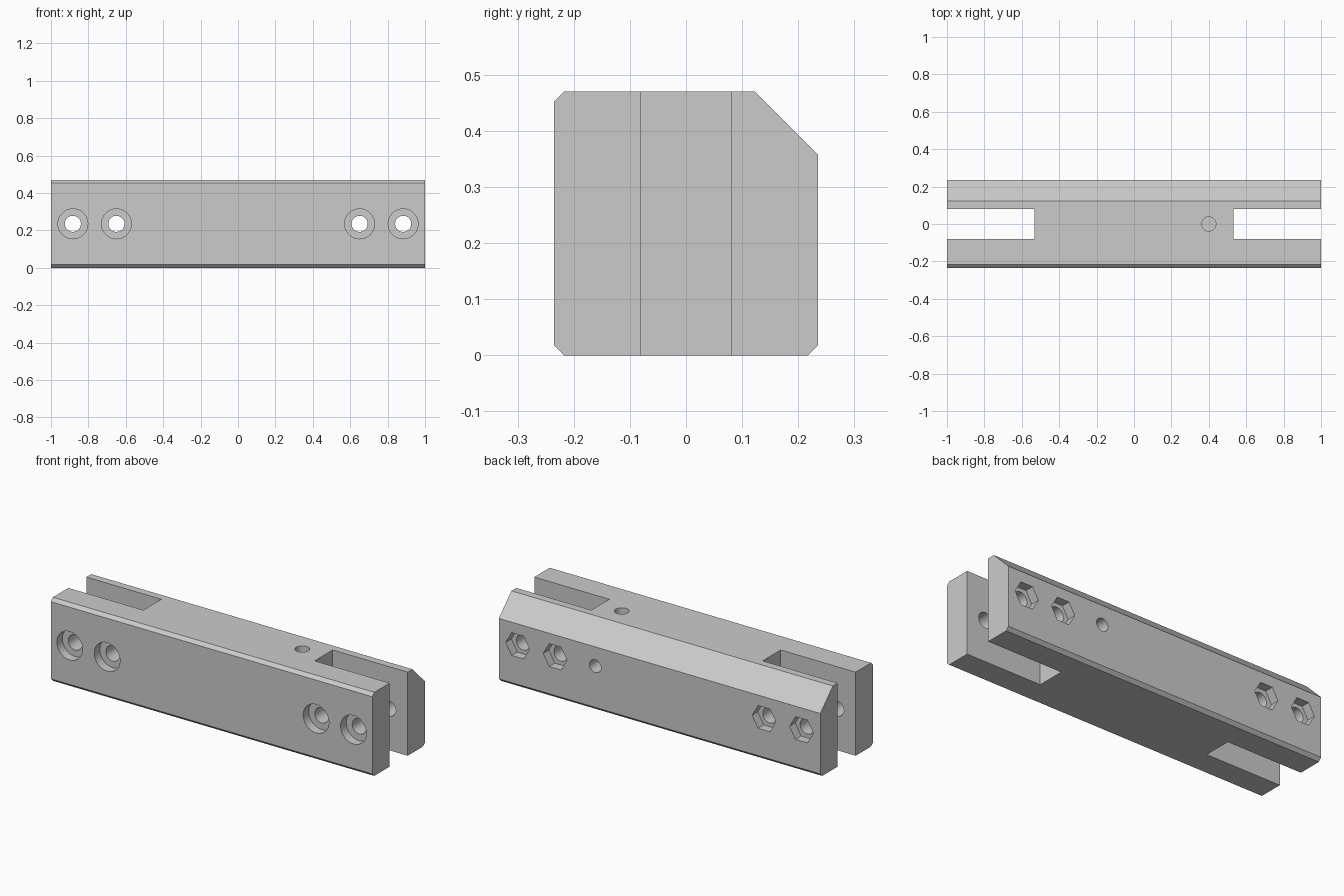
import bpy
import math
from mathutils import Vector

default_cube = bpy.data.objects.get("Cube")
if default_cube:
    bpy.data.objects.remove(default_cube, do_unlink=True)

HALF, HEIGHT = 0.235, 0.47      # half depth and height of the bar
MID = HEIGHT / 2
SMALL, LARGE = 0.018, 0.112     # edge chamfers

grey = bpy.data.materials.new("plain grey")
grey.use_nodes = True
grey.diffuse_color = (0.6, 0.6, 0.6, 1)
grey.node_tree.nodes["Principled BSDF"].inputs["Base Color"].default_value = (0.6, 0.6, 0.6, 1)


def prism_along_x(name, profile, x0, x1):
    """Closed solid from a (y, z) profile swept along x."""
    n = len(profile)
    verts = [(x, y, z) for x in (x0, x1) for y, z in profile]
    faces = [tuple(reversed(range(n))), tuple(range(n, 2 * n))]
    faces += [(i, (i + 1) % n, n + (i + 1) % n, n + i) for i in range(n)]
    mesh = bpy.data.meshes.new(name)
    mesh.from_pydata(verts, [], faces)
    mesh.materials.append(grey)
    obj = bpy.data.objects.new(name, mesh)
    bpy.context.collection.objects.link(obj)
    return obj


def rod(name, start, end, radius, sides=48):
    """Round or hexagonal cutter between two points on one axis."""
    a, b = Vector(start), Vector(end)
    tilt = (math.pi / 2, 0, 0) if abs(b.y - a.y) > 0 else (0, 0, 0)
    bpy.ops.mesh.primitive_cylinder_add(vertices=sides, radius=radius,
                                        depth=(b - a).length,
                                        location=(a + b) / 2, rotation=tilt)
    obj = bpy.context.object
    obj.name = name
    if sides == 6:              # flats at top and bottom
        obj.rotation_euler.rotate_axis("Z", math.pi / 6)
    obj.data.materials.append(grey)
    return obj


def cut(target, cutter):
    cutter.hide_render = True
    mod = target.modifiers.new("cut", "BOOLEAN")
    mod.operation, mod.solver, mod.object = "DIFFERENCE", "EXACT", cutter
    bpy.context.view_layer.objects.active = target
    bpy.ops.object.modifier_apply(modifier=mod.name)
    bpy.data.objects.remove(cutter, do_unlink=True)


# Chamfered bar
bar = prism_along_x("clamp_bar", [
    (-HALF + SMALL, 0), (HALF - SMALL, 0), (HALF, SMALL),
    (HALF, HEIGHT - LARGE), (HALF - LARGE, HEIGHT),
    (-HALF + SMALL, HEIGHT), (-HALF, HEIGHT - SMALL), (-HALF, SMALL)], -1, 1)

# Fork slots at both ends
slot = [(-0.08, -0.1), (0.08, -0.1), (0.08, 0.6), (-0.08, 0.6)]
cut(bar, prism_along_x("slot_cutter", slot, -1.1, -0.533))
cut(bar, prism_along_x("slot_cutter", slot, 0.533, 1.1))

# Bolt holes with round recess in front and hexagonal nut pocket behind
for x in (-0.883, -0.65, 0.65, 0.883):
    cut(bar, rod("bolt_cutter", (x, -0.4, MID), (x, 0.4, MID), 0.043))
    cut(bar, rod("recess_cutter", (x, -0.4, MID), (x, -HALF + 0.05, MID), 0.08))
    cut(bar, rod("nut_cutter", (x, HALF - 0.05, MID), (x, 0.4, MID), 0.074, 6))

# Passage from the top that turns out through the back
cut(bar, rod("top_passage_cutter", (0.4, 0, 0.2), (0.4, 0, 0.6), 0.038))
cut(bar, rod("back_passage_cutter", (0.4, -0.01, 0.25), (0.4, 0.4, 0.25), 0.036))

bpy.ops.object.select_all(action="DESELECT")
bar.select_set(True)
bpy.context.view_layer.objects.active = bar
bpy.ops.object.shade_smooth_by_angle(angle=math.radians(25))
